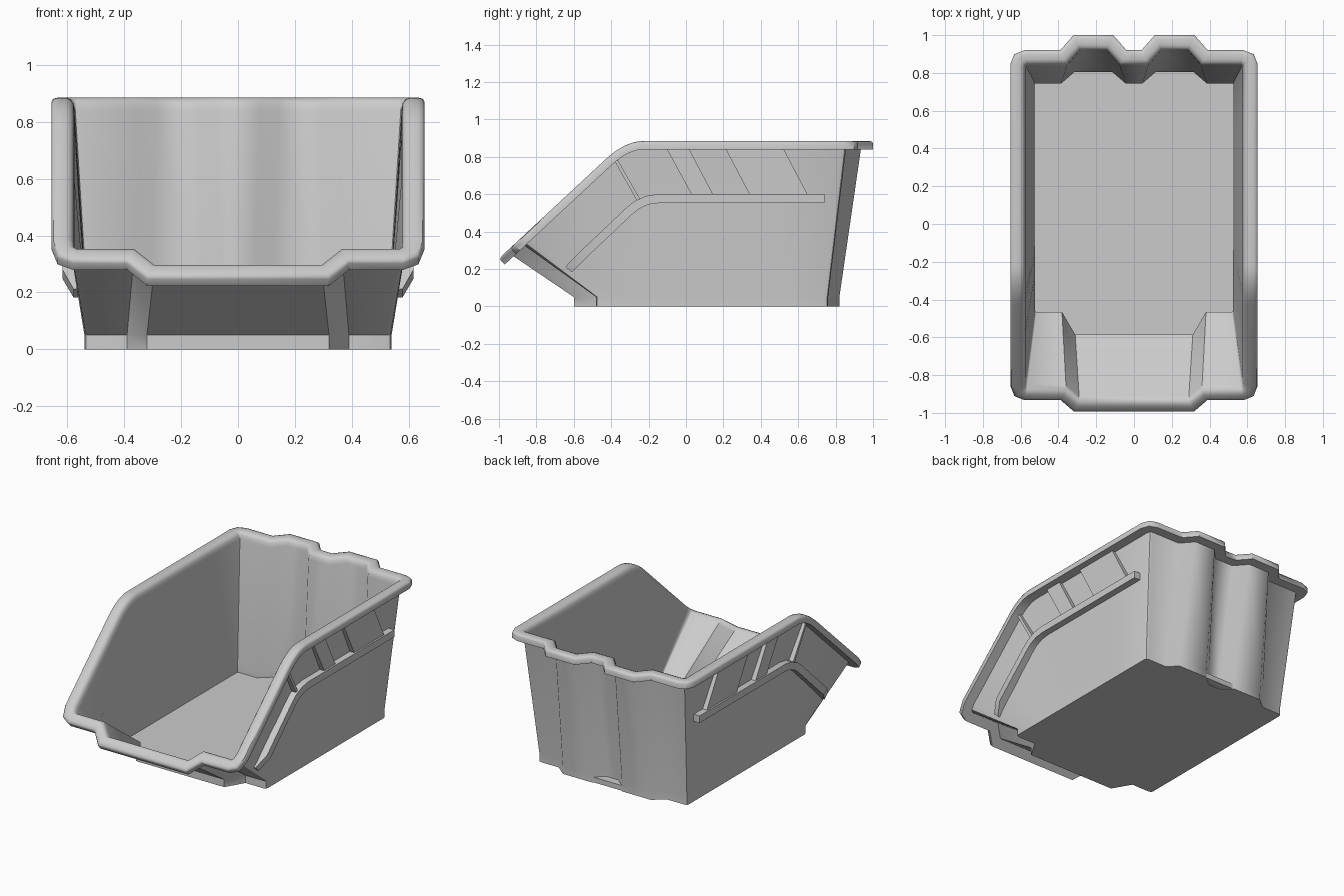
import bpy, bmesh, math
from mathutils import Vector

if "Cube" in bpy.data.objects:
    bpy.data.objects.remove(bpy.data.objects["Cube"])

# Height of the rim top along y: flat, rounded shoulder, then a slope to the front
A, B, S = -0.22, -0.428, 0.93

def slope(y):
    return S * min(1, max(0, (A - y) / (A - B)))

def rim_z(y):
    if y > A:
        return 0.885
    if y > B:
        return 0.885 - S * (A - y) ** 2 / (2 * (A - B))
    return 0.885 + S * (y - (A + B) / 2)

def finish(name, bm, angle=45):
    bmesh.ops.recalc_face_normals(bm, faces=bm.faces)
    me = bpy.data.meshes.new(name)
    bm.to_mesh(me)
    bm.free()
    ob = bpy.data.objects.new(name, me)
    bpy.context.collection.objects.link(ob)
    bpy.ops.object.select_all(action='DESELECT')
    ob.select_set(True)
    bpy.context.view_layer.objects.active = ob
    bpy.ops.object.shade_smooth_by_angle(angle=math.radians(angle))
    return ob

# Right half outline, back to front: rim plan point and matching floor point
half = [((.04, .92), (.04, .76)), ((.11, 1), (.11, .82)), ((.32, 1), (.32, .82)),
        ((.39, .92), (.39, .76)), ((.58, .92), (.52, .76)),
        ((.634, .899), (.535, .755)), ((.655, .845), (.54, .74))]
side = [.5, .1] + [A + (B - A) * i / 8 for i in range(9)] + [-.6]
for y in side:
    t = (.845 - y) / (.845 + .865)
    half.append(((.655, y), (.54, .74 - 1.2 * t)))
half += [((.655, -.865), (.54, -.46)), ((.634, -.919), (.535, -.475)),
         ((.58, -.94), (.52, -.48)), ((.39, -.94), (.39, -.48)), ((.32, -1), (.32, -.6))]
full = half + [((-a[0], a[1]), (-b[0], b[1])) for a, b in reversed(half)]
rim = [Vector(a) for a, b in full]
base = [Vector(b) for a, b in full]

def inset(pts, d):
    """Mitred inward offset of a clockwise plan outline."""
    out, n = [], len(pts)
    for i, p in enumerate(pts):
        e1, e2 = (p - pts[i - 1]).normalized(), (pts[(i + 1) % n] - p).normalized()
        n1, n2 = Vector((e1.y, -e1.x)), Vector((e2.y, -e2.x))
        out.append(p + (n1 + n2) * d / (1 + n1.dot(n2)))
    return out

def rim_loop(d, depth):
    out = []
    for p, q in zip(rim, inset(rim, d)):
        k = 1 / math.hypot(1, slope(p.y))
        y = p.y + (q.y - p.y) * k
        s = slope(y)
        k = depth / math.hypot(1, s)
        out.append((q.x, y + s * k, rim_z(y) - k))
    return out

def flat_loop(d, z):
    return [(p.x, p.y, z) for p in inset(base, d)]

# Bin shell: floor, outer walls, rim flange, inner walls in one loft
bm = bmesh.new()
loops = [flat_loop(0, 0), flat_loop(0, .05), rim_loop(.065, .045), rim_loop(0, .045),
         rim_loop(0, .014), rim_loop(.006, .004), rim_loop(.022, 0), rim_loop(.05, 0),
         rim_loop(.066, .006), rim_loop(.076, .02), rim_loop(.08, .045),
         flat_loop(.015, .055), flat_loop(.015, .015)]
rings = [[bm.verts.new(c) for c in lp] for lp in loops]
for r1, r2 in zip(rings, rings[1:]):
    for i in range(len(r1)):
        bm.faces.new((r1[i - 1], r1[i], r2[i], r2[i - 1]))
bm.faces.new(rings[0])
bm.faces.new(rings[-1])
finish("bin_shell", bm)

# Small foot plate closing the rear groove
bm = bmesh.new()
plan = [(-.11, .815), (.11, .815), (.045, .762), (-.045, .762)]
lo, hi = ([bm.verts.new((x, y, z)) for x, y in plan] for z in (.001, .035))
bm.faces.new(lo)
bm.faces.new(hi)
for i in range(4):
    bm.faces.new((lo[i - 1], lo[i], hi[i], hi[i - 1]))
finish("rear_groove_foot", bm)

def wall_x(y, z):
    return .534 + .05 * z / (rim_z(y) - .04)

def side_pieces(name, quads):
    """Bars on both side walls; each section is (lower, upper) with (y, z, outer x)."""
    for tag, sg in (("right", 1), ("left", -1)):
        bm = bmesh.new()
        prev = None
        rows = []
        for pair in quads:
            ring = []
            for y, z, x in (pair[0], pair[1]):
                ring.append([bm.verts.new((sg * wall_x(y, z), y, z)),
                             bm.verts.new((sg * x, y, z))])
            rows.append([ring[0][0], ring[0][1], ring[1][1], ring[1][0]])
        for r1, r2 in zip(rows, rows[1:]):
            for i in range(4):
                bm.faces.new((r1[i - 1], r1[i], r2[i], r2[i - 1]))
        bm.faces.new(rows[0])
        bm.faces.new(rows[-1])
        finish(name + "_" + tag, bm, 30)

# Side ledges that follow the rim and taper out at the lower front
X = .617
side_pieces("side_ledge", [
    ((.74, .553, X), (.74, .60, X)), ((-.14, .553, X), (-.15, .60, X)),
    ((-.20, .545, X), (-.215, .59, X)), ((-.25, .522, X), (-.28, .56, X)),
    ((-.29, .49, X), (-.325, .522, X)), ((-.545, .248, X), (-.58, .28, X)),
    ((-.61, .182, .578), (-.645, .212, .578))])

# Slanted ribs between the ledge and the rim
ribs = {"front_rib": (-.395, -.375, .80, -.265, -.243, .57),
        "narrow_rib": (-.105, .015, .845, .03, .145, .598),
        "wide_rib": (.21, .52, .845, .34, .65, .598)}
for name, (a, b, zt, c, d, zb) in ribs.items():
    side_pieces(name, [((c, zb, .606), (a, zt, .612)), ((d, zb, .606), (b, zt, .612))])
